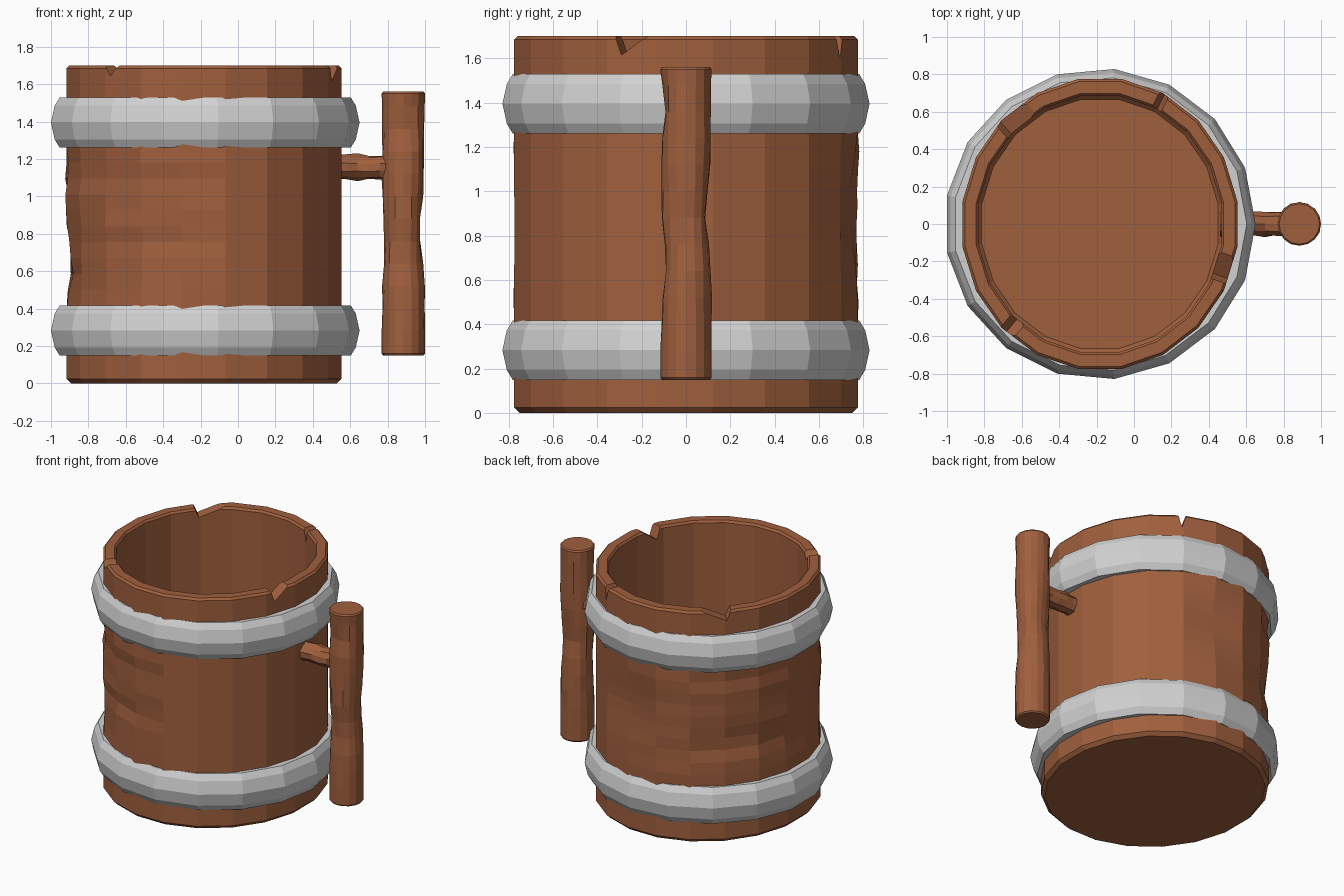
import bpy, bmesh, math, random
from mathutils import Vector, Matrix

random.seed(4)
if "Cube" in bpy.data.objects:
    bpy.data.objects.remove(bpy.data.objects["Cube"], do_unlink=True)

CUP_X = -0.182
TOP = 1.70


def material(name, rgb):
    mat = bpy.data.materials.new(name)
    mat.use_nodes = True
    color = (*rgb, 1.0)
    mat.diffuse_color = color
    mat.node_tree.nodes["Principled BSDF"].inputs["Base Color"].default_value = color
    return mat


wood = material("brown wood", (0.35, 0.115, 0.047))
metal = material("pale metal", (0.64, 0.64, 0.64))


def to_object(name, bm, mat, matrix=Matrix()):
    bmesh.ops.recalc_face_normals(bm, faces=bm.faces)
    mesh = bpy.data.meshes.new(name)
    bm.to_mesh(mesh)
    bm.free()
    mesh.transform(matrix)
    mesh.materials.append(mat)
    obj = bpy.data.objects.new(name, mesh)
    bpy.context.collection.objects.link(obj)
    return obj


def lathe(name, profile, sides, mat, matrix, phase=0.0, closed=False, carve=None):
    """Spin (radius, height) points; carve(angle, height) is cut off the radius."""
    bm = bmesh.new()
    rings = []
    for r, z in profile:
        ring = []
        for i in range(sides):
            a = math.tau * (i + phase) / sides
            rad = r - (carve(a, r, z) if carve else 0.0)
            ring.append(bm.verts.new((rad * math.cos(a), rad * math.sin(a), z)))
        rings.append(ring)
    pairs = list(zip(rings, rings[1:]))
    if closed:
        pairs.append((rings[-1], rings[0]))
    else:
        bm.faces.new(rings[0])
        bm.faces.new(rings[-1])
    for low, high in pairs:
        for i in range(sides):
            j = (i + 1) % sides
            bm.faces.new((low[i], low[j], high[j], high[i]))
    return to_object(name, bm, mat, matrix)


def dent(a, z, angle, height, depth, spread, tall):
    """Soft hollow centred on an angle in degrees and a height."""
    d = (math.degrees(a) - angle + 180) % 360 - 180
    return depth * math.exp(-(d / spread) ** 2 - ((z - height) / tall) ** 2)


# Hollow cup body with a worn, hand-carved wall
CUP_DENTS = [(180, 0.64, 0.045, 14, 0.16), (81, 0.92, 0.04, 12, 0.22),
             (245, 0.8, 0.02, 16, 0.2), (135, 0.7, 0.02, 18, 0.15)]


def carve_cup(a, r, z):
    if r < 0.74 or not 0.45 < z < 1.22:
        return 0.0
    cut = sum(dent(a, z, *d) for d in CUP_DENTS)
    if 85 < math.degrees(a) < 265:
        cut += random.uniform(-0.008, 0.012)
    return cut


wall = [(0.744, 0.5 + 0.085 * i) for i in range(9)]
cup_profile = ([(0.72, 0), (0.744, 0.025), (0.744, 0.4)] + wall
               + [(0.744, 1.27), (0.744, 1.685), (0.73, TOP),
                  (0.67, TOP), (0.658, 1.685), (0.658, 0.14), (0.64, 0.12)])
body = lathe("cup_body", cup_profile, 20, wood,
             Matrix.Translation((CUP_X, 0, 0)) @ Matrix.Diagonal((1, 1.055, 1, 1)),
             phase=0.5, carve=carve_cup)

# Chipped notches in the rim: angle, left edge, tip, right edge, depth
NOTCHES = [(229, -0.04, 0.0, 0.05, 0.055), (132, -0.14, 0.03, 0.06, 0.07),
           (63.5, -0.025, 0.0, 0.03, 0.1), (340, -0.07, -0.04, 0.08, 0.085)]
for angle, left, tip, right, depth in NOTCHES:
    bm = bmesh.new()
    ends = []
    for r in (0.55, 0.95):
        section = ((tip, -depth), (tip + 2 * (right - tip), depth),
                   (tip + 2 * (left - tip), depth))
        ends.append([bm.verts.new((r, t, TOP + h)) for t, h in section])
    bm.faces.new(ends[0])
    bm.faces.new(ends[1])
    for i in range(3):
        j = (i + 1) % 3
        bm.faces.new((ends[0][i], ends[0][j], ends[1][j], ends[1][i]))
    cutter = to_object("notch_cutter", bm, wood, Matrix.Translation((CUP_X, 0, 0))
                       @ Matrix.Rotation(math.radians(angle), 4, "Z"))
    cutter.hide_render = True
    mod = body.modifiers.new("notch", "BOOLEAN")
    mod.operation = "DIFFERENCE"
    mod.solver = "EXACT"
    mod.object = cutter
    bpy.context.view_layer.objects.active = body
    bpy.ops.object.modifier_apply(modifier=mod.name)
    bpy.data.objects.remove(cutter, do_unlink=True)

# Two faceted metal hoops
hoop = [(0.73, -0.134), (0.785, -0.134), (0.812, -0.09), (0.832, 0),
        (0.812, 0.09), (0.785, 0.134), (0.73, 0.134)]
for name, z in (("lower_band", 0.283), ("upper_band", 1.395)):
    lathe(name, hoop, 17, metal, Matrix.Translation((CUP_X, 0, z)), closed=True)

# Upright log handle with carved hollows
LOG_DENTS = [(0, 0.82, 0.025, 40, 0.2), (270, 1.38, 0.025, 40, 0.1),
             (270, 0.68, 0.03, 40, 0.12), (90, 0.9, 0.03, 40, 0.12),
             (180, 0.7, 0.015, 40, 0.15)]


def carve_log(a, r, z):
    if not 0.3 < z < 1.5:
        return 0.0
    return sum(dent(a, z, *d) for d in LOG_DENTS) + random.uniform(-0.002, 0.006)


log = ([(0.108, 0.15), (0.116, 0.16)]
       + [(0.116, 0.28 + 0.12 * i) for i in range(11)]
       + [(0.116, 1.55), (0.108, 1.56)])
lathe("handle_log", log, 16, wood, Matrix.Translation((0.884, 0, 0)), carve=carve_log)

# Short peg joining the handle to the cup
peg = [(0.07, 0.06 * i) for i in range(7)]
lathe("handle_peg", peg, 10, wood,
      Matrix.Translation((0.46, 0, 1.155)) @ Matrix.Rotation(math.pi / 2, 4, "Y"),
      carve=lambda a, r, z: random.uniform(-0.006, 0.01))
